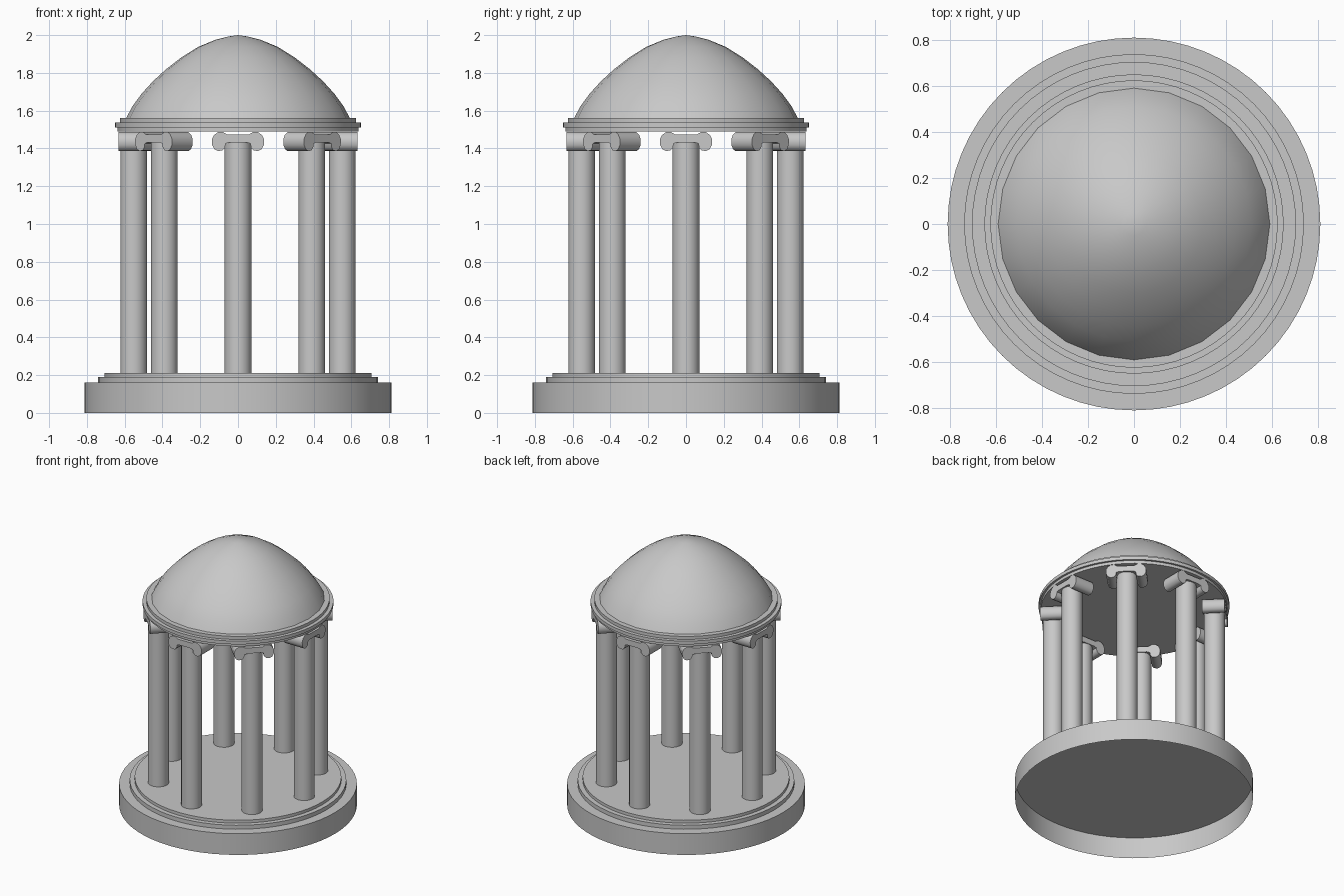
import bpy
import bmesh
from math import pi, sin, cos, radians

cube = bpy.data.objects.get("Cube")
if cube:
    bpy.data.objects.remove(cube, do_unlink=True)

stone = bpy.data.materials.new("grey stone")
stone.use_nodes = True
GREY = (0.58, 0.58, 0.58, 1)
stone.diffuse_color = GREY
stone.node_tree.nodes["Principled BSDF"].inputs["Base Color"].default_value = GREY


def finish(name, bm, angle=35):
    """Turn a bmesh into a named, shaded object."""
    mesh = bpy.data.meshes.new(name)
    bm.to_mesh(mesh)
    bm.free()
    obj = bpy.data.objects.new(name, mesh)
    bpy.context.collection.objects.link(obj)
    mesh.materials.append(stone)
    bpy.ops.object.select_all(action='DESELECT')
    obj.select_set(True)
    bpy.context.view_layer.objects.active = obj
    bpy.ops.object.shade_smooth_by_angle(angle=radians(angle))
    return obj


def lathe(name, profile, segments=64):
    """Spin a (radius, height) profile around the vertical axis."""
    bm = bmesh.new()
    verts = [bm.verts.new((r, 0, z)) for r, z in profile]
    edges = [bm.edges.new(pair) for pair in zip(verts, verts[1:])]
    bmesh.ops.spin(bm, geom=verts + edges, axis=(0, 0, 1), cent=(0, 0, 0),
                   angle=2 * pi, steps=segments, use_duplicate=False)
    bmesh.ops.remove_doubles(bm, verts=bm.verts, dist=0.0005)
    bmesh.ops.recalc_face_normals(bm, faces=bm.faces)
    return finish(name, bm)


# Stepped floor, with the plinth open underneath
lathe("plinth", [(0.812, 0), (0.812, 0.16), (0, 0.16)])
lathe("lower_step", [(0.74, 0.16), (0.74, 0.19), (0, 0.19)])
lathe("upper_step", [(0.706, 0.19), (0.706, 0.212), (0, 0.212)])

# Roof ring and pointed dome
lathe("roof_ring", [(0, 1.49), (0.637, 1.49), (0.637, 1.512), (0.652, 1.512),
                    (0.652, 1.537), (0.626, 1.537), (0.626, 1.56), (0, 1.56)])
lathe("dome", [(0.592, 1.56), (0.56, 1.622), (0.51, 1.69), (0.45, 1.756),
               (0.38, 1.82), (0.3, 1.882), (0.21, 1.938), (0.12, 1.975),
               (0.05, 1.993), (0, 2)], 24)

# One column and one scrolled capital, shared around the circle
column = lathe("column", [(0, 0.2), (0.071, 0.2), (0.071, 1.432), (0, 1.432)], 32)

half = [(0.045, 1.432), (0.066, 1.426), (0.069, 1.405), (0.082, 1.39),
        (0.105, 1.386), (0.125, 1.396), (0.137, 1.418), (0.138, 1.448),
        (0.126, 1.472), (0.106, 1.486), (0.08, 1.487), (0.058, 1.474)]
outline = half + [(-x, z) for x, z in reversed(half)]
bm = bmesh.new()
front = bm.faces.new([bm.verts.new((x, -0.08, z)) for x, z in outline])
extruded = bmesh.ops.extrude_face_region(bm, geom=[front], use_keep_orig=True)
moved = [v for v in extruded["geom"] if isinstance(v, bmesh.types.BMVert)]
bmesh.ops.translate(bm, verts=moved, vec=(0, 0.155, 0))
bmesh.ops.recalc_face_normals(bm, faces=bm.faces)
capital = finish("capital", bm, 50)

RADIUS = 0.552
for i in range(8):
    turn = i * pi / 4
    for part in (column, capital):
        obj = part
        if i:
            obj = part.copy()
            bpy.context.collection.objects.link(obj)
        obj.location = (RADIUS * sin(turn), -RADIUS * cos(turn), 0)
        obj.rotation_euler.z = turn
